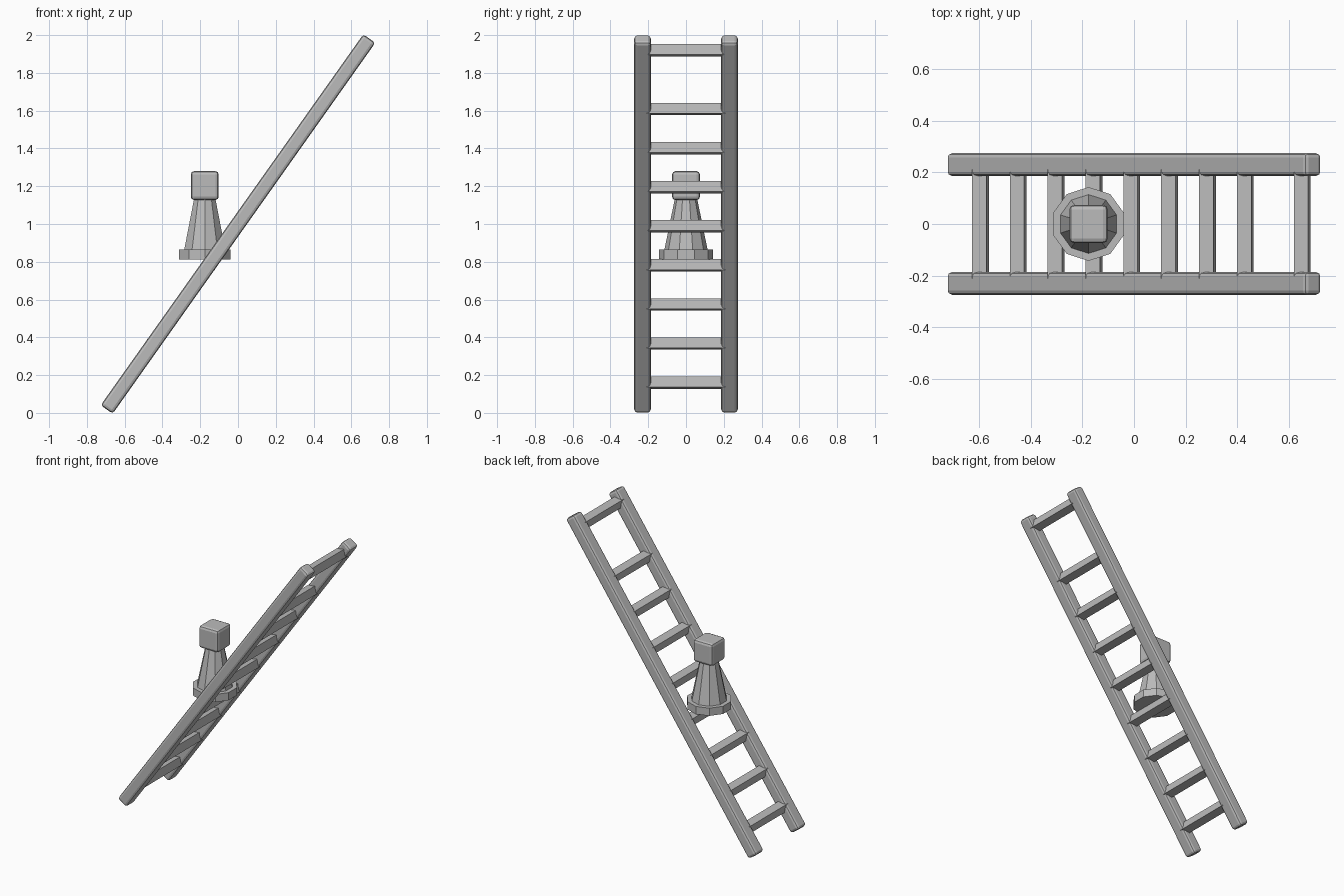
import bpy, math
from mathutils import Matrix, Vector

if "Cube" in bpy.data.objects:
    bpy.data.objects.remove(bpy.data.objects["Cube"])

LEAN = math.radians(35.3)          # ladder lean from vertical, towards +x
grey = bpy.data.materials.new("plain_grey")
grey.diffuse_color = (0.5, 0.5, 0.5, 1)
grey.use_nodes = True
grey.node_tree.nodes["Principled BSDF"].inputs["Base Color"].default_value = grey.diffuse_color
ladder = Matrix.Translation((0, 0, 1)) @ Matrix.Rotation(LEAN, 4, 'Y')


def finish(name, matrix, bevel=0):
    ob = bpy.context.object
    ob.name = name
    ob.matrix_world = matrix
    ob.data.materials.append(grey)
    if bevel:
        m = ob.modifiers.new("soft_edges", 'BEVEL')
        m.width, m.segments = bevel, 2
    return ob


def box(name, size, matrix, bevel):
    bpy.ops.mesh.primitive_cube_add(size=1)
    ob = finish(name, matrix, bevel)
    ob.data.transform(Matrix.Diagonal((*size, 1)))


def cone(name, sides, r1, r2, depth, matrix):
    bpy.ops.mesh.primitive_cone_add(vertices=sides, radius1=r1, radius2=r2, depth=depth)
    finish(name, matrix)


# two leaning side rails
for side, y in (("left", 0.23), ("right", -0.23)):
    box(side + "_rail", (0.078, 0.088, 2.406), ladder @ Matrix.Translation((0, y, 0)), 0.016)

# diamond-section rungs, the last one set wider apart
steps = [-1.029 + 0.2535 * i for i in range(8)] + [1.127]
for i, t in enumerate(steps):
    m = ladder @ Matrix.Translation((0, 0, t)) @ Matrix.Rotation(math.pi / 2, 4, 'X')
    cone("rung_%d" % (i + 1), 4, 0.04, 0.04, 0.42, m)

# game piece: ten-sided base, tapered body, cube head
X = -0.176
cone("piece_base", 10, 0.143, 0.143, 0.053, Matrix.Translation((X, 0, 0.8385)))
cone("piece_body", 10, 0.114, 0.058, 0.275, Matrix.Translation((X, 0, 1.0025)))
box("piece_head", (0.148, 0.148, 0.153), Matrix.Translation((X, 0, 1.2035)), 0.018)
